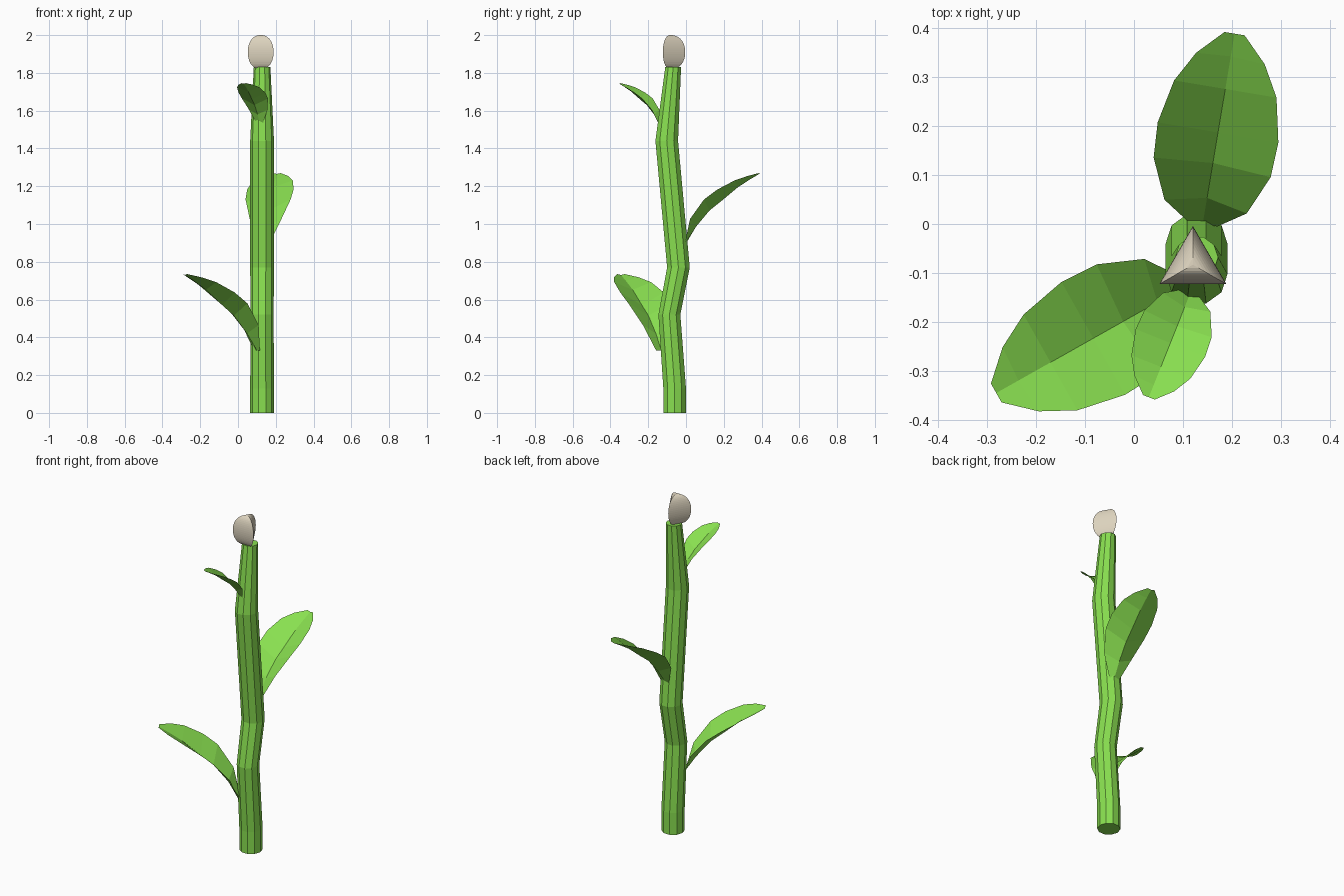
import bpy, math
from mathutils import Vector

if "Cube" in bpy.data.objects:
    bpy.data.objects.remove(bpy.data.objects["Cube"])


def material(name, rgb):
    m = bpy.data.materials.new(name)
    m.diffuse_color = (*rgb, 1)
    m.use_nodes = True
    m.node_tree.nodes["Principled BSDF"].inputs["Base Color"].default_value = m.diffuse_color
    return m


green = material("leaf_green", (0.25, 0.74, 0.08))
cream = material("bud_cream", (0.73, 0.66, 0.52))


def mesh_object(name, verts, faces, mat):
    me = bpy.data.meshes.new(name)
    me.from_pydata(verts, [], faces)
    me.materials.append(mat)
    ob = bpy.data.objects.new(name, me)
    bpy.context.collection.objects.link(ob)
    return ob


def loft(name, rings, mat):
    """Skin closed rings of equal size and cap both ends."""
    n = len(rings[0])
    verts = [v for r in rings for v in r]
    faces = [(i * n + j, i * n + (j + 1) % n,
              (i + 1) * n + (j + 1) % n, (i + 1) * n + j)
             for i in range(len(rings) - 1) for j in range(n)]
    faces += [tuple(reversed(range(n))), tuple(range(len(verts) - n, len(verts)))]
    return mesh_object(name, verts, faces, mat)


def ring(x, y, z, r, n, start=0.0):
    return [(x + r * math.cos(start + math.tau * i / n),
             y + r * math.sin(start + math.tau * i / n), z) for i in range(n)]


# Crooked flat-faced stem: y, z, radius
path = [(-0.06, 0, 0.063), (-0.06, 0.13, 0.063), (-0.088, 0.52, 0.061),
        (-0.04, 0.77, 0.063), (-0.102, 1.44, 0.063), (-0.068, 1.83, 0.044)]
loft("stem", [ring(0.1275, y, z, r, 10) for y, z, r in path], green)

# Three-sided rounded bud, rounder on top than below
bud = []
steps, mid_z, half = 24, 1.911, 0.089
for i in range(steps + 1):
    a = -math.pi / 2 + math.pi * i / steps
    c, s = max(math.cos(a), 0.002), math.sin(a)
    r = 0.079 * c ** (0.85 if s > 0 else 0.75)
    z = mid_z + half * s
    bud.append(ring(0.12, -0.083, z, r, 3, math.pi / 2))
loft("bud", bud, cream)

# Folded leaf: midrib distance, midrib height, edge distance, edge height, half width
rows = [(0.0, 0.0, 0.0, 0.0, 0.032), (0.06, 0.09, 0.04, 0.135, 0.09),
        (0.14, 0.185, 0.13, 0.25, 0.128), (0.21, 0.24, 0.21, 0.308, 0.132),
        (0.31, 0.322, 0.31, 0.362, 0.112), (0.385, 0.37, 0.38, 0.388, 0.075),
        (0.437, 0.4, 0.437, 0.405, 0.022)]


def leaf(name, base, direction, scale, widen=1.0):
    d = Vector((*direction, 0)).normalized()
    n = Vector((-d.y, d.x, 0)) * widen
    up = Vector((0, 0, 1))
    base = Vector(base)
    verts, faces = [], []
    for ms, mz, es, ez, w in rows:
        for side in (1, 0, -1):
            s, z = (es, ez) if side else (ms, mz)
            verts.append(base + scale * (d * s + n * w * side + up * z))
    for i in range(len(rows) - 1):
        for j in range(2):
            a = i * 3 + j
            faces.append((a, a + 1, a + 4, a + 3))
    mesh_object(name, verts, faces, green)


leaf("lower_leaf", (0.10, -0.13, 0.33), (-0.87, -0.49), 1.0)
leaf("middle_leaf", (0.14, 0.0, 0.905), (0.165, 0.985), 0.9, 1.05)
leaf("upper_leaf", (0.115, -0.14, 1.533), (-0.37, -0.93), 0.525, 1.1)
